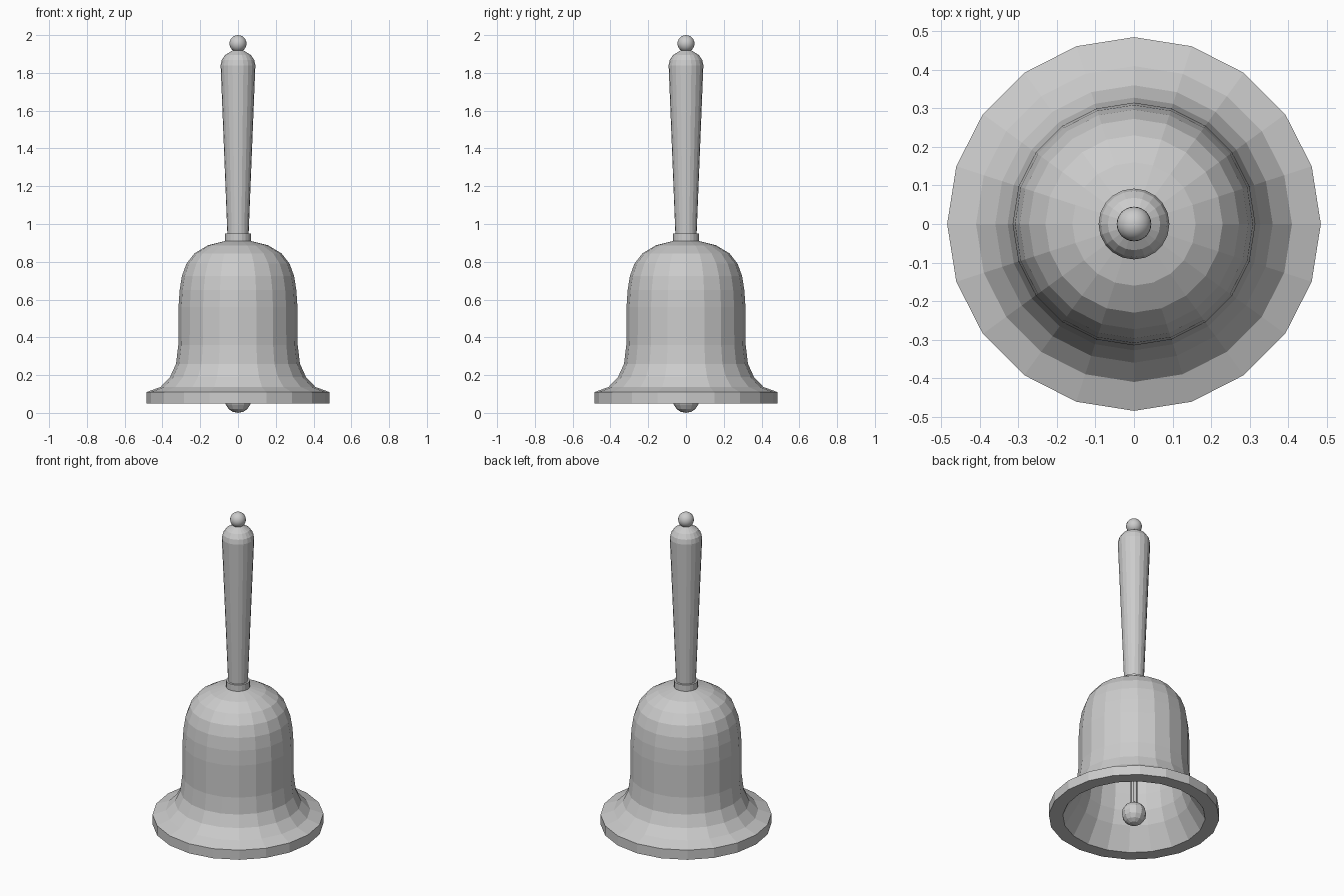
import bpy, bmesh
from math import cos, sin, pi, radians

if "Cube" in bpy.data.objects:
    bpy.data.objects.remove(bpy.data.objects["Cube"])


def lathe(name, profile, sides, smooth=None):
    """Revolve (radius, z) points around z; radius 0 makes a pole."""
    bm = bmesh.new()
    rings = []
    for r, z in profile:
        if r == 0:
            rings.append([bm.verts.new((0, 0, z))] * sides)
        else:
            rings.append([bm.verts.new((r * cos(2 * pi * i / sides), r * sin(2 * pi * i / sides), z))
                          for i in range(sides)])
    for a, b in zip(rings, rings[1:]):
        for i in range(sides):
            j = (i + 1) % sides
            corners = list(dict.fromkeys((a[i], a[j], b[j], b[i])))
            if len(corners) > 2:  # two poles in a row leave a gap
                bm.faces.new(corners)
    bmesh.ops.remove_doubles(bm, verts=bm.verts[:], dist=1e-4)
    bmesh.ops.recalc_face_normals(bm, faces=bm.faces[:])
    mesh = bpy.data.meshes.new(name)
    bm.to_mesh(mesh)
    bm.free()
    ob = bpy.data.objects.new(name, mesh)
    bpy.context.collection.objects.link(ob)
    if smooth:
        mesh.shade_smooth()
        mesh.set_sharp_from_angle(angle=radians(smooth))
    return ob


def ball_profile(r, z, steps):
    pts = [(r * sin(pi * k / steps), z - r * cos(pi * k / steps)) for k in range(1, steps)]
    return [(0, z - r)] + pts + [(0, z + r)]


# Bell shell: outer flare and dome, then the hollow inside back to the lip
outer = [(.485, .05), (.485, .11), (.41, .137), (.36, .19), (.328, .26), (.316, .36),
         (.315, .56), (.309, .65), (.297, .725), (.273, .79), (.23, .845), (.16, .887),
         (.07, .91), (0, .915)]
inner = [(0, .87), (.15, .845), (.22, .80), (.26, .72), (.278, .56), (.28, .36),
         (.295, .26), (.325, .18), (.365, .115), (.405, .05), (.485, .05)]
lathe("bell_shell", outer + inner, 20)

# Collar and tapered grip
lathe("handle_collar", [(0, .89), (.068, .89), (.068, .95), (0, .95)], 20)
lathe("handle_grip", [(0, .94), (.056, .94), (.092, 1.84), (.086, 1.868), (.068, 1.895),
                      (.04, 1.912), (.027, 1.92), (.027, 1.935), (0, 1.935)], 20)

# Finial ball on top
lathe("finial_ball", ball_profile(.045, 1.955, 12), 24, 40)

# Clapper hanging inside
lathe("clapper_rod", [(0, .08), (.02, .08), (.02, .88), (0, .88)], 8)
lathe("clapper_ball", ball_profile(.07, .07, 8), 12)
